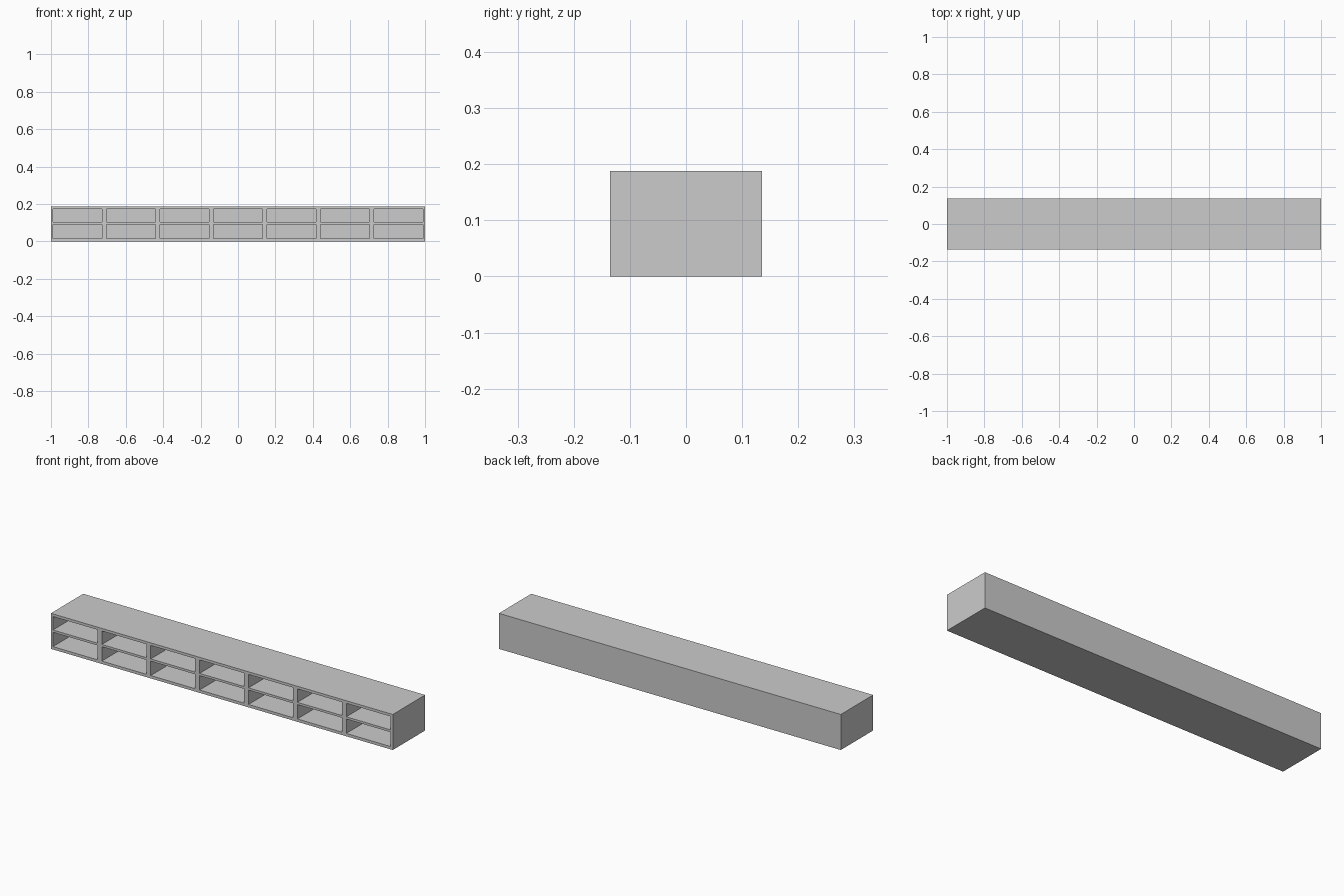
import bpy, bmesh
from mathutils import Vector

if "Cube" in bpy.data.objects:
    bpy.data.objects.remove(bpy.data.objects["Cube"])

# Overall size and layout
HALF_W, HALF_D = 1.0, 0.135
COLS, CELL_W, EDGE = 7, 0.26, 0.012
PITCH = (2 * HALF_W - 2 * EDGE - CELL_W) / (COLS - 1)
BACK = 0.013
zs = [0, 0.015, 0.091, 0.103, 0.174, 0.188]
xs = [-HALF_W]
for i in range(COLS):
    x = -HALF_W + EDGE + i * PITCH
    xs += [x, x + CELL_W]
xs.append(HALF_W)

# Front frame as a grid of faces
bm = bmesh.new()
grid = [[bm.verts.new((x, -HALF_D, z)) for x in xs] for z in zs]
cells = []
for r in range(len(zs) - 1):
    for c in range(len(xs) - 1):
        f = bm.faces.new((grid[r][c], grid[r][c + 1],
                          grid[r + 1][c + 1], grid[r + 1][c]))
        if r % 2 and c % 2:
            cells.append(f)

# Outer case: pull the rim to the back and close it
rim = [e for e in bm.edges if e.is_boundary]
ext = bmesh.ops.extrude_edge_only(bm, edges=rim)["geom"]
bmesh.ops.translate(bm, vec=Vector((0, 2 * HALF_D, 0)),
                    verts=[g for g in ext if isinstance(g, bmesh.types.BMVert)])
bmesh.ops.holes_fill(bm, edges=[e for e in bm.edges if e.is_boundary], sides=0)

# Open compartments: push each cell in, leaving a back panel
pushed = bmesh.ops.extrude_discrete_faces(bm, faces=cells)["faces"]
for f in pushed:
    bmesh.ops.translate(bm, vec=Vector((0, 2 * HALF_D - BACK, 0)), verts=list(f.verts))

# Merge flat strips and fix normals
bmesh.ops.dissolve_limit(bm, angle_limit=0.01, verts=bm.verts[:], edges=bm.edges[:])
bmesh.ops.recalc_face_normals(bm, faces=bm.faces[:])

mesh = bpy.data.meshes.new("shelf_unit")
bm.to_mesh(mesh)
bm.free()
bpy.context.collection.objects.link(bpy.data.objects.new("shelf_unit", mesh))
